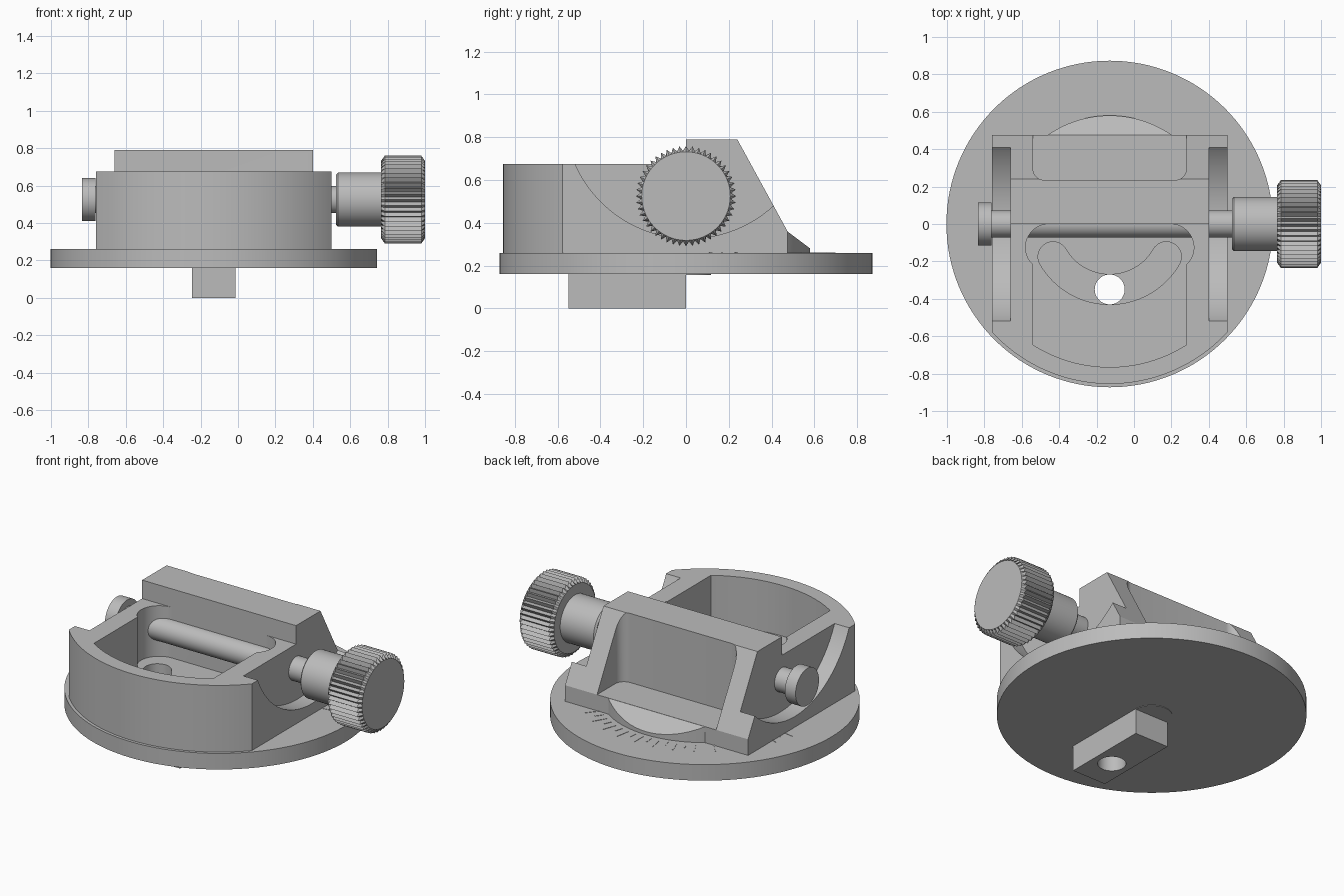
import bpy, bmesh, math
from mathutils import Matrix, Vector

if "Cube" in bpy.data.objects:
    bpy.data.objects.remove(bpy.data.objects["Cube"], do_unlink=True)

CX = -0.13      # turntable axis
PIN_Z = 0.525   # cross pin height

grey = bpy.data.materials.new("machined_grey")
grey.use_nodes = True
grey.diffuse_color = (0.5, 0.5, 0.5, 1)
grey.node_tree.nodes["Principled BSDF"].inputs["Base Color"].default_value = (0.5, 0.5, 0.5, 1)


def finish(name, bm):
    bmesh.ops.recalc_face_normals(bm, faces=bm.faces)
    mesh = bpy.data.meshes.new(name)
    bm.to_mesh(mesh)
    bm.free()
    mesh.materials.append(grey)
    ob = bpy.data.objects.new(name, mesh)
    bpy.context.collection.objects.link(ob)
    return ob


def prism(name, points, vector):
    """Extrude a closed outline of 3D points along a vector."""
    bm = bmesh.new()
    face = bm.faces.new([bm.verts.new(p) for p in points])
    out = bmesh.ops.extrude_face_region(bm, geom=[face], use_keep_orig=True)
    verts = [g for g in out["geom"] if isinstance(g, bmesh.types.BMVert)]
    bmesh.ops.translate(bm, verts=verts, vec=vector)
    return finish(name, bm)


def plan(name, outline, z0, z1):
    """Outline given relative to the turntable axis, extruded upward."""
    return prism(name, [(CX + x, y, z0) for x, y in outline], (0, 0, z1 - z0))


def side_profile(name, outline, x0, x1):
    return prism(name, [(x0, y, z) for y, z in outline], (x1 - x0, 0, 0))


def arc(cx, cy, r, a0, a1, n=24):
    return [(cx + r * math.cos(math.radians(a0 + (a1 - a0) * i / n)),
             cy + r * math.sin(math.radians(a0 + (a1 - a0) * i / n))) for i in range(n + 1)]


def circle(cx, cy, r, n=96):
    return arc(cx, cy, r, 0, 360, n)[:-1]


def boolean(ob, tool, operation="DIFFERENCE"):
    mod = ob.modifiers.new("cut", "BOOLEAN")
    mod.object, mod.operation, mod.solver = tool, operation, "EXACT"
    bpy.ops.object.select_all(action="DESELECT")
    bpy.context.view_layer.objects.active = ob
    ob.select_set(True)
    bpy.ops.object.modifier_apply(modifier=mod.name)
    bpy.data.objects.remove(tool, do_unlink=True)


def smooth(ob):
    bpy.ops.object.select_all(action="DESELECT")
    bpy.context.view_layer.objects.active = ob
    ob.select_set(True)
    bpy.ops.object.shade_smooth_by_angle(angle=math.radians(25))


def mirrored(right_half):
    return right_half + [(-x, y) for x, y in reversed(right_half)]


# Turntable disc and guide key, both drilled for the clamp bolt
disc = plan("base_disc", circle(0, 0, 0.873, 128), 0.16, 0.26)
key = plan("guide_key", [(-0.117, -0.55), (0.117, -0.55), (0.117, 0), (-0.117, 0)], 0, 0.161)
for part in (disc, key):
    boolean(part, plan("bolt_hole", circle(0, -0.35, 0.08, 48), -0.1, 0.5))
pivot = plan("pivot_pin", circle(0, 0, 0.117, 64), 0.157, 0.2)

# Body: side profile trimmed to a round front
body = side_profile("body", [(-0.95, 0.26), (-0.95, 0.675), (0, 0.675), (0, 0.79),
                             (0.24, 0.79), (0.475, 0.36), (0.475, 0.26)], -0.76, 0.5)
boolean(body, plan("round_trim", circle(0, 0, 0.855, 160), 0.1, 1), "INTERSECT")

# Front pocket with widened rear corners
edge = math.degrees(math.acos(0.41 / 0.765))
pocket = mirrored(arc(0, 0, 0.765, -90, -edge, 16)[1:] + arc(0.325, -0.125, 0.125, -47, 90, 20))
boolean(body, plan("front_pocket", pocket, 0.36, 1))

# Curved bolt slot in the pocket floor
slot = (arc(0, 0, 0.43, -150, -30, 40) + arc(0.303, -0.175, 0.08, -30, 150, 16)[1:]
        + arc(0, 0, 0.27, -30, -150, 40)[1:] + arc(-0.303, -0.175, 0.08, 30, 210, 16)[1:-1])
boolean(body, plan("bolt_slot", slot, 0.2, 0.5))

# Rear pocket, open to the back
rear = mirrored([(0.41, 0.7)] + arc(0.35, 0.295, 0.06, 0, -90, 10))
boolean(body, plan("rear_pocket", rear, 0.36, 1))

# Round reliefs on both flanks
for x0, x1 in ((-0.9, -0.66), (0.4, 0.7)):
    boolean(body, side_profile("flank_relief", circle(0.015, 0.91, 0.583, 128), x0, x1))

# Pointer wedge at the back
pointer = side_profile("pointer", [(0.44, 0.25), (0.44, 0.355), (0.474, 0.36),
                                   (0.62, 0.25)], -0.7, 0.45)
boolean(pointer, plan("pointer_trim", circle(0, 0, 0.58, 160), 0.1, 1), "INTERSECT")

# Degree ticks on the disc
bm = bmesh.new()
for i in range(-16, 17):
    length = 0.09 if i % 2 == 0 else 0.05
    turn = Matrix.Translation((CX, 0, 0.26)) @ Matrix.Rotation(math.radians(i * 5), 4, "Z")
    bmesh.ops.create_cube(bm, size=1, matrix=turn @ Matrix.Translation((0, 0.61 + length / 2, 0))
                          @ Matrix.Diagonal((0.006, length, 0.004, 1)))
finish("degree_ticks", bm)


# Turned cross pin parts
def turned(name, rings, teeth=48):
    """Loft along x; each ring is (x, tip radius, root radius)."""
    bm = bmesh.new()
    loops = []
    for x, tip, root in rings:
        loop = []
        for i in range(teeth * 2):
            a = math.pi * i / teeth
            r = root if i % 2 else tip
            loop.append(bm.verts.new((x, r * math.cos(a), PIN_Z + r * math.sin(a))))
        loops.append(loop)
    for a, b in zip(loops, loops[1:]):
        for i in range(len(a)):
            j = (i + 1) % len(a)
            bm.faces.new((a[i], a[j], b[j], b[i]))
    bm.faces.new(loops[0])
    bm.faces.new(loops[-1])
    return finish(name, bm)


def rod(name, x0, x1, r):
    return turned(name, [(x0, r, r), (x1, r, r)])


rods = [rod("cross_pin", -0.78, 0.54, 0.073),
        rod("pin_head", -0.835, -0.762, 0.115),
        turned("knob_sleeve", [(0.525, 0.135, 0.135), (0.535, 0.145, 0.145), (0.77, 0.145, 0.145)])]
turned("knurled_knob", [(0.765, 0.207, 0.207), (0.785, 0.235, 0.212),
                        (0.98, 0.235, 0.212), (1.0, 0.207, 0.207)])

for part in [disc, key, pivot, body, pointer] + rods:
    smooth(part)
